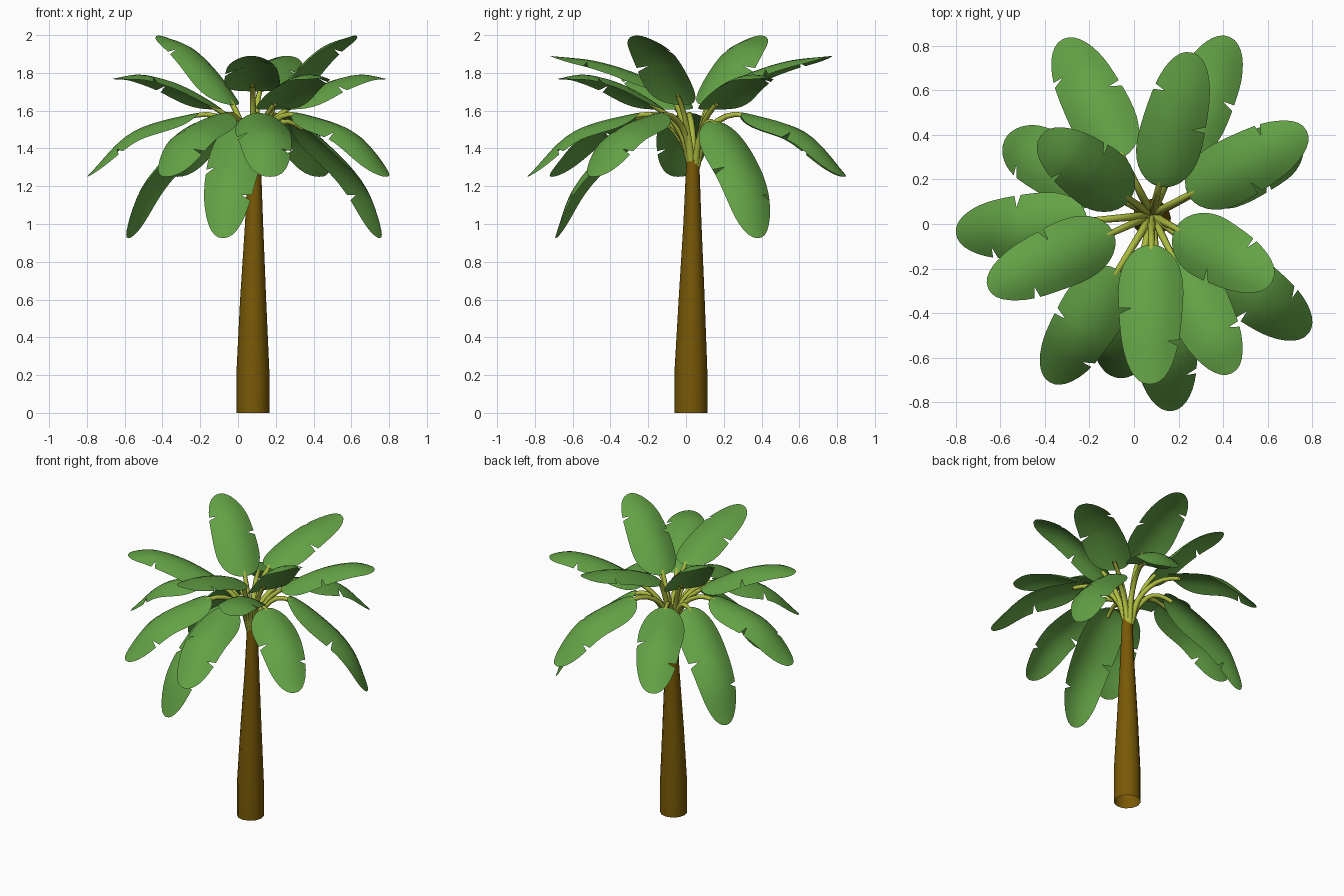
import bpy, bmesh, math
from mathutils import Vector

if "Cube" in bpy.data.objects:
    bpy.data.objects.remove(bpy.data.objects["Cube"])

CX, CY = 0.08, 0.04   # crown centre


def material(name, rgb):
    m = bpy.data.materials.new(name)
    m.diffuse_color = (*rgb, 1)
    m.use_nodes = True
    m.node_tree.nodes["Principled BSDF"].inputs["Base Color"].default_value = m.diffuse_color
    return m


GREEN = material("leaf_green", (0.125, 0.36, 0.06))
LIME = material("stem_lime", (0.42, 0.50, 0.05))
BROWN = material("bark_brown", (0.19, 0.10, 0.002))


def grid_object(name, rows, mat, closed=False):
    """Skin a list of equally long point rows."""
    bm = bmesh.new()
    vs = [[bm.verts.new(p) for p in row] for row in rows]
    n = len(rows[0])
    for a, b in zip(vs, vs[1:]):
        for i in range(n if closed else n - 1):
            j = (i + 1) % n
            bm.faces.new((a[i], a[j], b[j], b[i]))
    for f in bm.faces:
        f.smooth = True
    me = bpy.data.meshes.new(name)
    bm.to_mesh(me)
    bm.free()
    me.materials.append(mat)
    ob = bpy.data.objects.new(name, me)
    bpy.context.collection.objects.link(ob)
    return ob


def spline(pts, per=16):
    """Catmull-Rom through 2D (radius, height) points."""
    p = [Vector(q) for q in pts]
    p = [2 * p[0] - p[1]] + p + [2 * p[-1] - p[-2]]
    out = []
    for i in range(1, len(p) - 2):
        a, b, c, d = p[i - 1:i + 3]
        for k in range(per):
            t = k / per
            out.append(0.5 * (2 * b + (c - a) * t + (2 * a - 5 * b + 4 * c - d) * t * t
                              + (3 * b - a - 3 * c + d) * t ** 3))
    return out + [p[-2]]


def at_length(path, s):
    """Point and tangent at arc length s."""
    for a, b in zip(path, path[1:]):
        step = (b - a).length
        if s <= step:
            return a + (b - a) * (s / step), (b - a).normalized()
        s -= step
    return path[-1].copy(), (path[-1] - path[-2]).normalized()


# trunk: open tapered tube, slightly leaning
rows = []
for z, x, y, r in [(0, .079, .026, .087), (.22, .079, .026, .087), (.6, .08, .03, .069),
                   (1.0, .085, .034, .048), (1.34, .087, .036, .034)]:
    rows.append([(x + r * math.cos(k * math.pi / 6), y + r * math.sin(k * math.pi / 6), z)
                 for k in range(12)])
grid_object("trunk", rows, BROWN, True)

# frond tiers: (radius, height) centreline from crown to tip, and blade start radius
TIERS = {
    "upright": ([(.015, 1.3), (.06, 1.48), (.13, 1.64), (.28, 1.81), (.45, 1.94), (.63, 1.998)], .12),
    "high": ([(.015, 1.3), (.05, 1.52), (.11, 1.68), (.26, 1.78), (.5, 1.86), (.75, 1.89)], .13),
    "level": ([(.015, 1.3), (.06, 1.46), (.16, 1.59), (.4, 1.73), (.62, 1.79), (.78, 1.77)], .18),
    "arched": ([(.015, 1.3), (.07, 1.48), (.2, 1.58), (.36, 1.575), (.65, 1.48), (.88, 1.25)], .28),
    "hanging": ([(.015, 1.3), (.06, 1.44), (.16, 1.545), (.3, 1.515), (.53, 1.33), (.66, 1.16),
                 (.745, .925)], .23),
}
# tip positions in plan
FRONDS = [
    ("upright", -.42, .395), ("upright", .62, -.26),
    ("high", .26, .77), ("high", .07, -.72),
    ("level", -.655, -.29), ("level", .775, .42), ("level", .44, -.67),
    ("arched", -.80, -.04), ("arched", .785, -.49), ("arched", .17, -.84),
    ("arched", -.38, -.71), ("arched", .43, .84), ("arched", -.32, .83),
    ("hanging", .75, .38), ("hanging", -.58, .38), ("hanging", -.08, -.69),
]
NOTCH = {1: .47, -1: .70}   # tear position on each side
STATIONS = sorted([.5 - .5 * math.cos(math.pi * k / 20) for k in range(21)]
                  + [t + d for t in NOTCH.values() for d in (-.015, 0, .035)])
COLS = [-1, -.66, -.33, 0, .33, .66, 1]


def half_width(t):
    return .15 * (1.08 - .30 * t) * max(0, 1 - abs(2 * t - 1) ** 3) ** (1 / 2.1) + .002


for i, (tier, tx, ty) in enumerate(FRONDS):
    pts, start = TIERS[tier]
    d = Vector((tx - CX, ty - CY))
    k = d.length / pts[-1][0]
    d.normalize()
    path = spline([(r * k, z) for r, z in pts])
    lens = [(b - a).length for a, b in zip(path, path[1:])]
    total = sum(lens)
    s0 = sum(l for l, p in zip(lens, path) if p.x < start * k)
    side = Vector((d.y, -d.x, 0))

    def frame(s):
        p, t = at_length(path, s)
        pos = Vector((CX + d.x * p.x, CY + d.y * p.x, p.y))
        return pos, Vector((-d.x * t.y, -d.y * t.y, t.x))

    # stem: tapered tube running a little way under the blade
    rows = []
    for j in range(10):
        f = j / 9
        pos, nrm = frame((s0 + .07) * f)
        rad = .021 - .008 * f
        pos -= nrm * .014 * f ** 2
        rows.append([pos + rad * (side * math.cos(a) + nrm * math.sin(a))
                     for a in (q * math.pi / 3 for q in range(6))])
    grid_object(f"stem_{i + 1}", rows, LIME, True)

    # blade: rounded, arched across, one tear on each side
    rows = []
    for t in STATIONS:
        pos, nrm = frame(s0 + (total - s0) * t)
        row = []
        for u in COLS:
            w = half_width(t)
            sgn = 1 if u > 0 else -1
            if abs(t - NOTCH[sgn]) < 1e-6:
                w *= .62
            x = u * w
            row.append(pos + side * x - nrm * (x * x * (2.8 - .6 * t)))
        rows.append(row)
    grid_object(f"leaf_{i + 1}", rows, GREEN)
